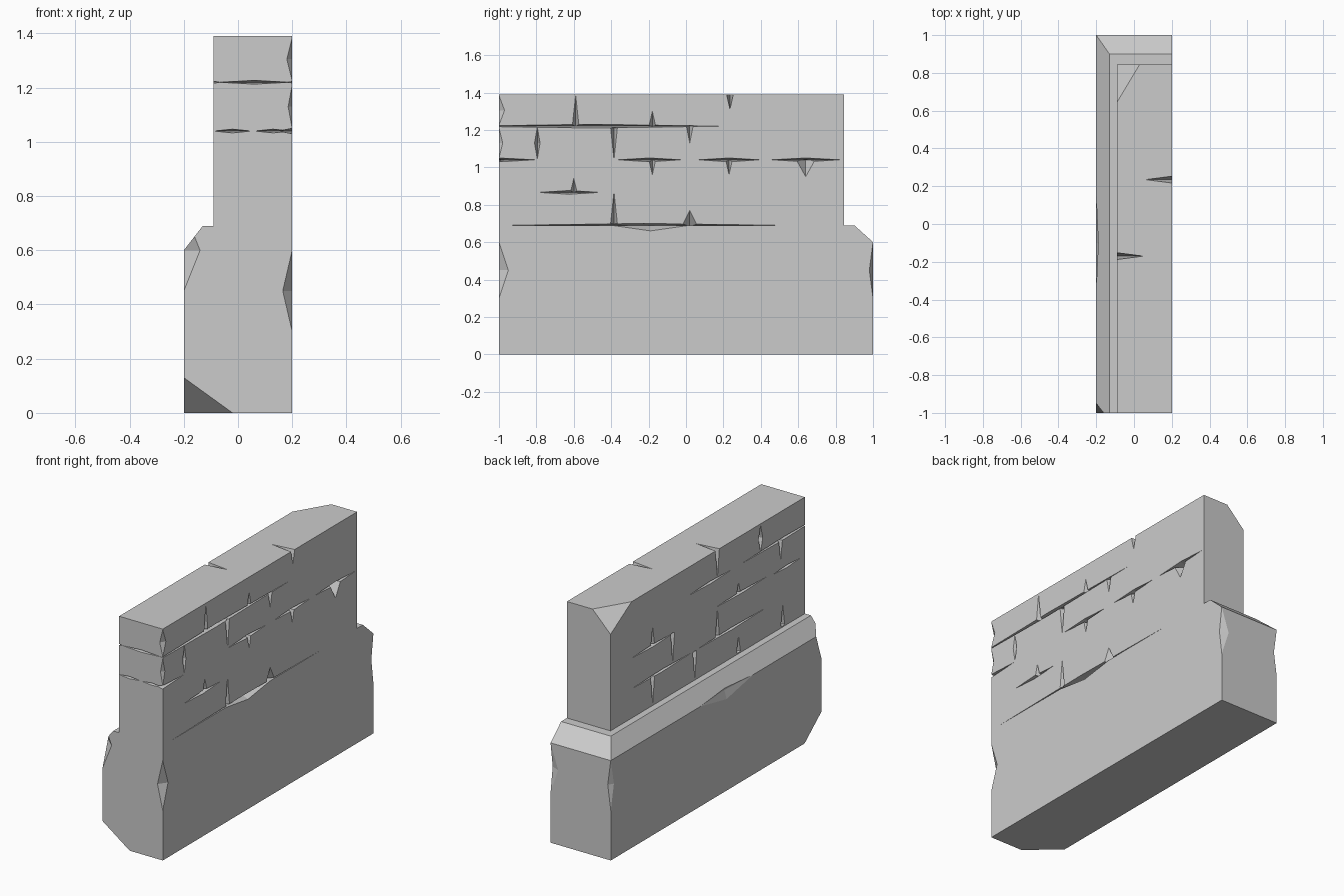
import bpy
import bmesh

if "Cube" in bpy.data.objects:
    bpy.data.objects.remove(bpy.data.objects["Cube"], do_unlink=True)

stone = bpy.data.materials.new("pale_grey_stone")
stone.use_nodes = True
GREY = (0.6, 0.6, 0.6, 1)
stone.diffuse_color = GREY
stone.node_tree.nodes["Principled BSDF"].inputs["Base Color"].default_value = GREY


def loft_block(name, rings):
    """Stack rectangles given as (x0, x1, y0, y1, z) into a closed block."""
    bm = bmesh.new()
    loops = [[bm.verts.new(p) for p in ((a, c, z), (b, c, z), (b, d, z), (a, d, z))]
             for a, b, c, d, z in rings]
    bm.faces.new(loops[0][::-1])
    bm.faces.new(loops[-1])
    for low, high in zip(loops, loops[1:]):
        for i in range(4):
            j = (i + 1) % 4
            bm.faces.new((low[i], low[j], high[j], high[i]))
    return finish(bm, name)


def finish(bm, name):
    bmesh.ops.recalc_face_normals(bm, faces=bm.faces)
    mesh = bpy.data.meshes.new(name)
    bm.to_mesh(mesh)
    bm.free()
    mesh.materials.append(stone)
    obj = bpy.data.objects.new(name, mesh)
    bpy.context.collection.objects.link(obj)
    return obj


def spike(bm, centre, size, up=None, down=None):
    """Add an eight-sided diamond; its top and bottom tips can differ."""
    x, y, z = centre
    w, d, h = size
    ring = [bm.verts.new(p) for p in
            ((x + w, y, z), (x, y + d, z), (x - w, y, z), (x, y - d, z))]
    tips = [bm.verts.new((x, y, z + (h if up is None else up))),
            bm.verts.new((x, y, z - (h if down is None else down)))]
    for i in range(4):
        for tip in tips:
            bm.faces.new((ring[i], ring[(i + 1) % 4], tip))


def carve(block, bm):
    """Subtract the gathered diamonds from the block."""
    cutter = finish(bm, block.name + "_cutter")
    mod = block.modifiers.new("chips", 'BOOLEAN')
    mod.operation = 'DIFFERENCE'
    mod.solver = 'EXACT'
    mod.use_self = True
    mod.object = cutter
    bpy.context.view_layer.objects.active = block
    bpy.ops.object.modifier_apply(modifier=mod.name)
    bpy.data.objects.remove(cutter, do_unlink=True)


# Plinth with a sloped ledge along one side and one end
plinth = loft_block("plinth", [(-0.2, 0.2, -1, 1, 0),
                               (-0.2, 0.2, -1, 1, 0.6),
                               (-0.13, 0.2, -1, 0.9, 0.69)])
chips = bmesh.new()
for centre, size in [((0.2, -1, 0.45), (0.035, 0.05, 0.15)),
                     ((0.2, 1, 0.45), (0.05, 0.02, 0.15)),
                     ((-0.2, 1, 0.45), (0.02, 0.03, 0.15)),
                     ((-0.2, -1, 0), (0.18, 0.16, 0.13)),
                     ((-0.2, -1, 0.6), (0.06, 0.05, 0.15)),
                     ((-0.2, -0.1, 0.6), (0.015, 0.25, 0.05)),
                     ((0.2, -0.19, 0.69), (0.08, 0.21, 0.03))]:
    spike(chips, centre, size)
carve(plinth, chips)

# Upper wall, flush with the plinth on one side
RIGHT, LEFT, TOP = 0.2, -0.09, 1.39
wall = loft_block("upper_wall", [(LEFT, RIGHT, -1, 0.845, 0.69),
                                 (LEFT, RIGHT, -1, 0.845, TOP)])
cracks = bmesh.new()


def bed_joint(side, y0, y1, z, depth=0.05, half=0.01):
    spike(cracks, (side, (y0 + y1) / 2, z), (depth, (y1 - y0) / 2, half))


def upright_joint(side, y, base, tip, depth=0.05, half=0.018):
    rise = tip - base
    spike(cracks, (side, y, base), (depth, half, 0),
          up=max(rise, 0.004), down=max(-rise, 0.004))


# Bed joints of the masonry courses
for y0, y1, z in [(-1.2, 0.2, 1.22), (-1.2, -0.8, 1.04), (-0.37, -0.02, 1.04),
                  (0.06, 0.4, 1.04), (0.45, 0.83, 1.04), (-0.79, -0.46, 0.866),
                  (-0.95, 0.5, 0.69)]:
    bed_joint(RIGHT, y0, y1, z)
for y0, y1, z in [(-1.2, -0.4, 1.22), (-0.3, 0.1, 1.22), (0.25, 0.64, 1.05),
                  (-0.64, -0.15, 1.05), (-0.95, -0.7, 1.04),
                  (0.08, 0.64, 0.866), (-0.63, 0.02, 0.866)]:
    bed_joint(LEFT, y0, y1, z, 0.04, 0.008)

# Upright joints: widest at the base, closing at the tip
for y, base, tip in [(-0.59, 1.22, 1.387), (-0.18, 1.22, 1.3), (-0.385, 1.21, 1.04),
                     (0.02, 1.22, 1.13), (-0.18, 1.04, 0.96), (0.23, 1.04, 0.96),
                     (-0.6, 0.866, 0.94), (-0.385, 0.7, 0.87)]:
    upright_joint(RIGHT, y, base, tip)
upright_joint(RIGHT, 0.235, TOP, 1.31, 0.14)
upright_joint(RIGHT, 0.64, 1.04, 0.95, 0.08, 0.05)
upright_joint(RIGHT, 0.02, 0.69, 0.77, 0.06, 0.04)
for y, base, tip in [(-0.77, 1.22, 1.1), (0.445, 1.05, 1.16), (0.255, 1.05, 0.88),
                     (-0.17, 0.87, 1.04), (-0.37, 1.05, 1.12), (0.445, 0.86, 0.7),
                     (0.045, 0.86, 0.7), (-0.37, 0.7, 0.8), (-0.79, 0.7, 0.82)]:
    upright_joint(LEFT, y, base, tip, 0.04)
upright_joint(LEFT, -0.17, TOP, 1.22, 0.14)

# Open gaps and chipped corners
for centre, size in [((RIGHT, -0.795, 1.13), (0.05, 0.015, 0.085)),
                     ((LEFT, -0.58, 1.3), (0.05, 0.02, 0.08)),
                     ((RIGHT, -1, 1.305), (0.02, 0.03, 0.08)),
                     ((RIGHT, -1, 1.13), (0.015, 0.02, 0.08)),
                     ((LEFT, 0.845, TOP), (0.12, 0.2, 0.12))]:
    spike(cracks, centre, size)

# Joints across the front end
for x, z, half_width in [(0.06, 1.22, 0.13), (-0.02, 1.04, 0.07), (0.13, 1.04, 0.07)]:
    spike(cracks, (x, -1, z), (half_width, 0.05, 0.007))
carve(wall, cracks)
